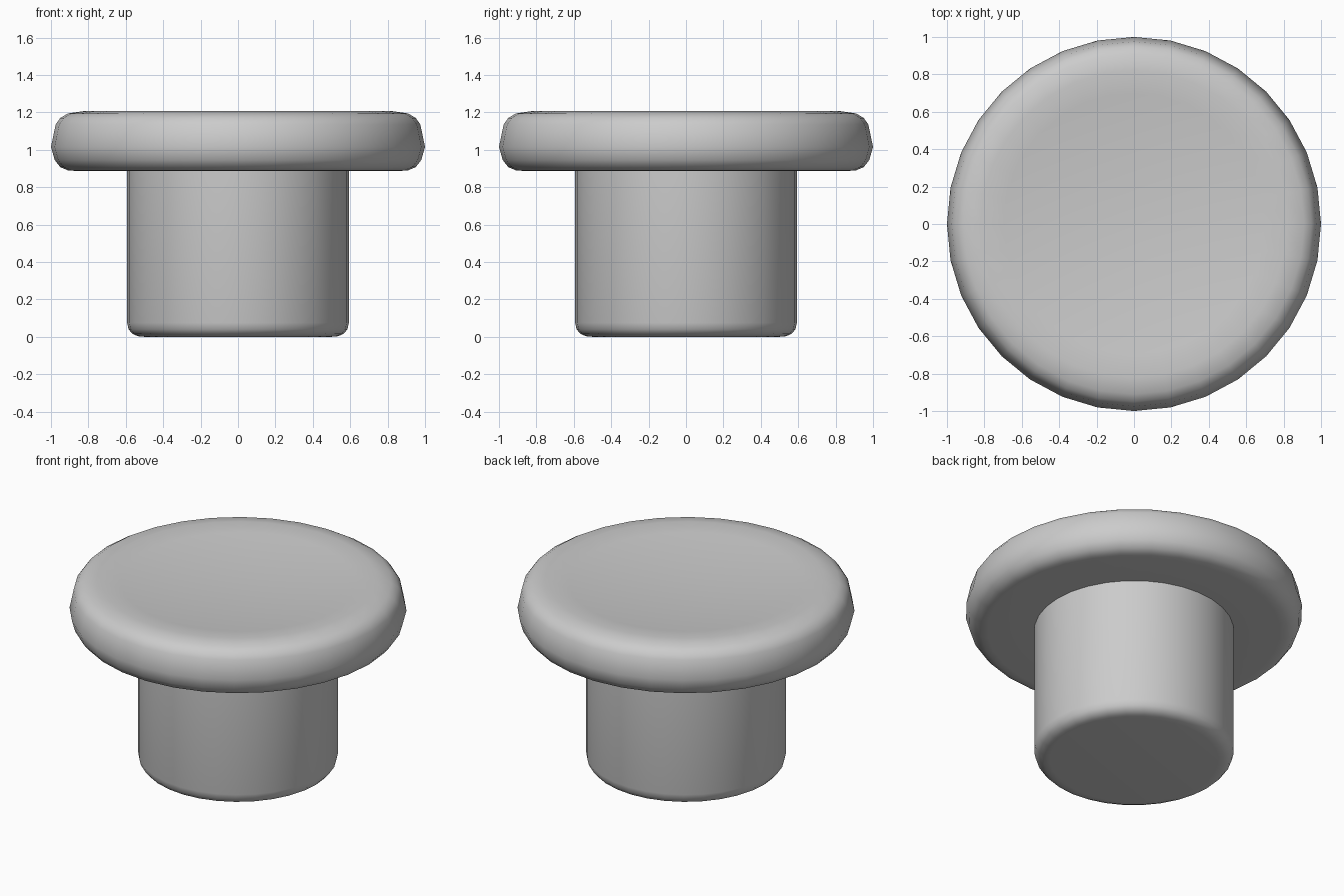
import bpy
import bmesh
import math

if "Cube" in bpy.data.objects:
    bpy.data.objects.remove(bpy.data.objects["Cube"])

SEGMENTS = 32


def lathe(name, profile):
    """Revolve an (r, z) profile about z; r = 0 ends become poles."""
    bm = bmesh.new()
    rings = []
    for r, z in profile:
        if r == 0:
            rings.append([bm.verts.new((0, 0, z))] * SEGMENTS)
        else:
            angles = [2 * math.pi * i / SEGMENTS for i in range(SEGMENTS)]
            rings.append([bm.verts.new((r * math.cos(a), r * math.sin(a), z)) for a in angles])
    for low, high in zip(rings, rings[1:]):
        for i in range(SEGMENTS):
            j = (i + 1) % SEGMENTS
            bm.faces.new(list(dict.fromkeys((low[i], low[j], high[j], high[i]))))
    bmesh.ops.recalc_face_normals(bm, faces=bm.faces)
    mesh = bpy.data.meshes.new(name)
    bm.to_mesh(mesh)
    bm.free()
    obj = bpy.data.objects.new(name, mesh)
    bpy.context.collection.objects.link(obj)
    bpy.ops.object.select_all(action='DESELECT')
    obj.select_set(True)
    bpy.context.view_layer.objects.active = obj
    bpy.ops.object.shade_smooth_by_angle(angle=math.radians(40))
    return obj


# Shallow concave dish in the top of the cap
DISH_R, RIM_Z, DEPTH = 0.82, 1.207, 0.05
dish = [(DISH_R * t, RIM_Z - DEPTH * (1 - t * t)) for t in (0.85, 0.65, 0.43, 0.2, 0)]

# Stem with rounded foot, rising into a cap with a rounded rim
stem = [(0, 0), (0.5, 0), (0.535, 0.003), (0.565, 0.016), (0.585, 0.04), (0.593, 0.075), (0.593, 0.887)]
cap = [(0.87, 0.887), (0.91, 0.89), (0.95, 0.907), (0.98, 0.945), (1.0, 1.015),
       (0.975, 1.135), (0.95, 1.17), (0.91, 1.194), (DISH_R, RIM_Z)]
lathe("knob", stem + cap + dish)
